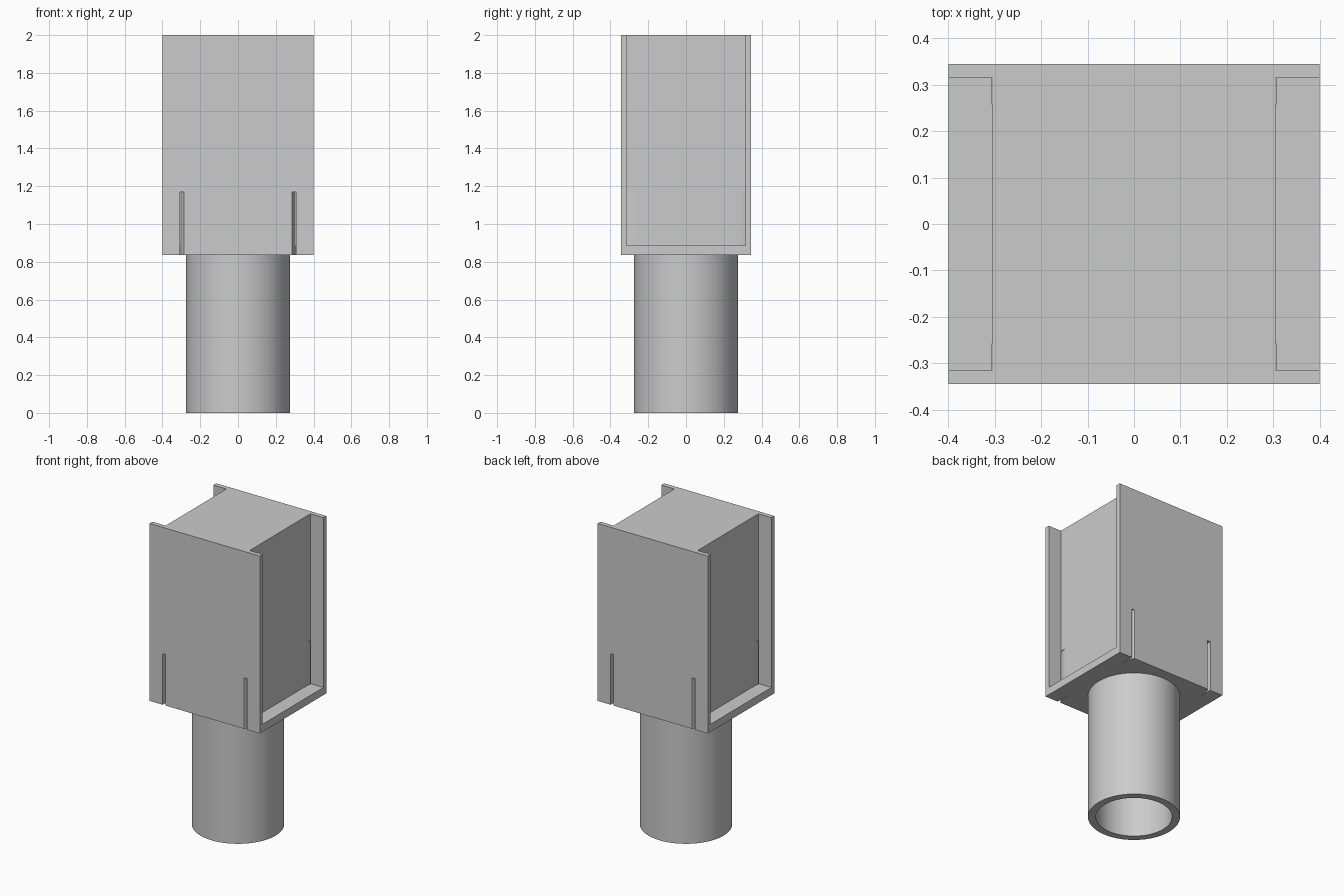
import bpy, bmesh, math

cube = bpy.data.objects.get("Cube")
if cube:
    bpy.data.objects.remove(cube, do_unlink=True)

HALF_X, HALF_Y = 0.4, 0.345
BASE, TOP, SHELF = 0.835, 2.0, 0.885
CORE_X, WALL_Y = 0.305, 0.315
SLOT_TOP = 1.17
TUBE_R, BORE_R, SEGMENTS = 0.275, 0.228, 64

grey = bpy.data.materials.new("plain grey")
grey.use_nodes = True
grey.diffuse_color = (0.6, 0.6, 0.6, 1)
grey.node_tree.nodes["Principled BSDF"].inputs["Base Color"].default_value = (0.6, 0.6, 0.6, 1)


def prism(bm, outline, z0, z1):
    """Extrude a flat outline from z0 to z1."""
    face = bm.faces.new([bm.verts.new((x, y, z0)) for x, y in outline])
    new = bmesh.ops.extrude_face_region(bm, geom=[face])["geom"]
    for v in new:
        if isinstance(v, bmesh.types.BMVert):
            v.co.z = z1


def rectangle(x0, x1, y0, y1):
    return [(x0, y0), (x1, y0), (x1, y1), (x0, y1)]


def make_object(name, bm):
    bmesh.ops.recalc_face_normals(bm, faces=bm.faces)
    mesh = bpy.data.meshes.new(name)
    bm.to_mesh(mesh)
    bm.free()
    mesh.materials.append(grey)
    obj = bpy.data.objects.new(name, mesh)
    bpy.context.collection.objects.link(obj)
    return obj


def cut(target, cutter):
    mod = target.modifiers.new(cutter.name, "BOOLEAN")
    mod.operation = "DIFFERENCE"
    mod.solver = "EXACT"
    mod.object = cutter
    cutter.hide_render = True
    cutter.hide_viewport = True
    cutter.display_type = "WIRE"


# Square socket block
bm = bmesh.new()
prism(bm, rectangle(-HALF_X, HALF_X, -HALF_Y, HALF_Y), BASE, TOP)
block = make_object("socket_block", bm)

# Open-topped recesses in both sides
bm = bmesh.new()
for s in (-1, 1):
    x0, x1 = sorted((s * CORE_X, s * 0.5))
    prism(bm, rectangle(x0, x1, -WALL_Y, WALL_Y), SHELF, TOP + 0.1)
cut(block, make_object("recess_cutter", bm))

# Narrow slots that curve in behind the front and back walls
slot = [(0.306, 0.25), (0.303, 0.29), (0.296, 0.325), (0.285, 0.346),
        (0.285, 0.4), (0.306, 0.4)]
bm = bmesh.new()
for sx in (-1, 1):
    for sy in (-1, 1):
        prism(bm, [(sx * x, sy * y) for x, y in slot], BASE - 0.1, SLOT_TOP)
cut(block, make_object("slot_cutter", bm))

# Hollow round post: a rectangular wall section spun about the z axis
bm = bmesh.new()
section = [(BORE_R, BASE), (BORE_R, 0), (TUBE_R, 0), (TUBE_R, BASE)]
verts = [bm.verts.new((r, 0, z)) for r, z in section]
edges = [bm.edges.new((verts[i], verts[(i + 1) % 4])) for i in range(3)]
bmesh.ops.spin(bm, geom=verts + edges, cent=(0, 0, 0), axis=(0, 0, 1),
               angle=math.tau, steps=SEGMENTS)
bmesh.ops.remove_doubles(bm, verts=bm.verts, dist=0.0001)
post = make_object("round_post", bm)
bpy.ops.object.select_all(action="DESELECT")
post.select_set(True)
bpy.context.view_layer.objects.active = post
bpy.ops.object.shade_smooth_by_angle(angle=math.radians(30))
